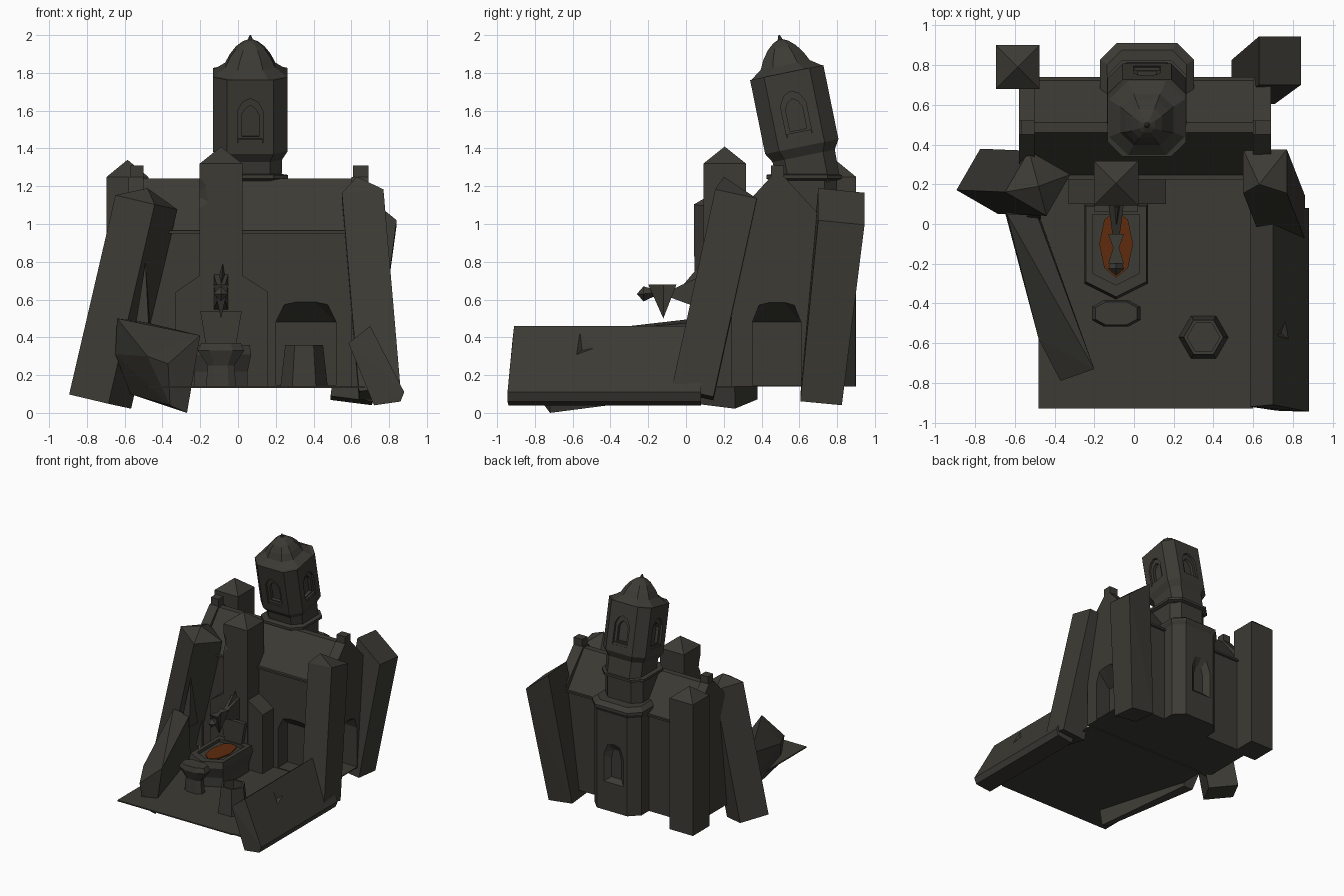
import bpy, bmesh, math
from mathutils import Matrix, Vector

old = bpy.data.objects.get("Cube")
if old:
    bpy.data.objects.remove(old, do_unlink=True)


def material(name, rgb):
    m = bpy.data.materials.new(name)
    m.use_nodes = True
    m.diffuse_color = (*rgb, 1)
    m.node_tree.nodes["Principled BSDF"].inputs["Base Color"].default_value = (*rgb, 1)
    return m


STONE = material("dark stone", (0.045, 0.043, 0.035))
EMBER = material("ember orange", (0.115, 0.024, 0.004))


def finish(name, bm, mat=STONE):
    bmesh.ops.recalc_face_normals(bm, faces=bm.faces)
    me = bpy.data.meshes.new(name)
    bm.to_mesh(me)
    bm.free()
    ob = bpy.data.objects.new(name, me)
    bpy.context.collection.objects.link(ob)
    me.materials.append(mat)
    return ob


def hull(name, pts, mat=STONE):
    """Convex block around a few corner points."""
    bm = bmesh.new()
    for p in pts:
        bm.verts.new(p)
    bmesh.ops.convex_hull(bm, input=bm.verts)
    bmesh.ops.dissolve_limit(bm, angle_limit=0.02, verts=bm.verts, edges=bm.edges)
    return finish(name, bm, mat)


def box(name, x, y, z):
    return hull(name, [(a, b, c) for a in x for b in y for c in z])


def loft(name, plan, rings, centre=(0, 0)):
    """Stack of scaled copies of a plan outline."""
    bm = bmesh.new()
    rows = [[bm.verts.new((centre[0] + px * s, centre[1] + py * s, z)) for px, py in plan]
            for z, s in rings]
    n = len(plan)
    for low, high in zip(rows, rows[1:]):
        for i in range(n):
            j = (i + 1) % n
            bm.faces.new((low[i], low[j], high[j], high[i]))
    bm.faces.new(rows[0])
    bm.faces.new(rows[-1])
    return finish(name, bm)


def carve(ob, pts):
    """Cut a convex block out of an object."""
    cutter = hull("cutter", pts)
    mod = ob.modifiers.new("cut", "BOOLEAN")
    mod.operation, mod.solver, mod.object = "DIFFERENCE", "EXACT", cutter
    bpy.context.view_layer.objects.active = ob
    bpy.ops.object.modifier_apply(modifier=mod.name)
    bpy.data.objects.remove(cutter, do_unlink=True)


def square(centre, size, yaw=0, lean=(0, 0)):
    """Corners of a square whose plane tips with the lean."""
    r = size / math.sqrt(2)
    pts = []
    for k in range(4):
        a = yaw + math.pi * (k + 0.5) / 2
        dx, dy = r * math.cos(a), r * math.sin(a)
        pts.append((centre[0] + dx, centre[1] + dy, centre[2] - lean[0] * dx - lean[1] * dy))
    return pts


def pillar(name, foot, top, size, apex, yaw=0):
    d = Vector(top) - Vector(foot)
    lean = (d.x / d.z, d.y / d.z)
    return hull(name, square(foot, size, yaw, lean) + square(top, size, yaw, lean) + [apex])


def octagon(c):
    return [(1, -c), (1, c), (c, 1), (-c, 1), (-1, c), (-1, -c), (-c, -1), (c, -1)]


def polygon(n):
    return [(math.cos(math.tau * k / n), math.sin(math.tau * k / n)) for k in range(n)]


def arch(w, z0, spring, top):
    return [(-w, z0), (w, z0), (w, spring), (w * .6, top - .02), (0, top),
            (-w * .6, top - .02), (-w, spring)]


# Courtyard floor, running under the fallen wall
box("courtyard_floor", (-0.48, 0.6), (-0.93, 0.26), (0.132, 0.142))
box("floor_edge", (0.59, 0.67), (-0.92, 0.26), (0.132, 0.142))

# Main hall with arched niches whose ceilings slope down to the back
hall = box("hall_walls", (-0.55, 0.66), (0.25, 0.72), (0.14, 0.96))
gable = box("left_gable_base", (0.6, 0.69), (0.24, 0.73), (0.14, 0.9))
niche = arch(0.16, 0.148, 0.48, 0.63)
carve(hall, [(0.36 + u, 0.2, z) for u, z in niche]
      + [(0.36 + u, 0.38, z) for u in (-.16, .16) for z in (0.148, 0.48)])
for ob in (hall, gable):
    carve(ob, [(0.75, 0.48 + u * 0.8, z) for u, z in niche]
          + [(0.55, 0.48 + u, z) for u in (-.13, .13) for z in (0.148, 0.48)])

# Roof, eaves, raised gables and gable blocks
hull("hall_roof", [(x, y, z) for x in (-0.55, 0.66)
                   for y, z in ((0.24, 0.955), (0.73, 0.955), (0.46, 1.24), (0.51, 1.24))])
for side, y in (("front", 0.225), ("back", 0.71)):
    box(side + "_eave", (-0.56, 0.67), (y, y + 0.03), (0.95, 0.965))
for side, x0, x1, z0 in (("right", -0.58, -0.5, 0.14), ("left", 0.6, 0.69, 0.9)):
    hull(side + "_gable", [(x, y, z) for x in (x0, x1) for y, z in
                           ((0.23, z0), (0.74, z0), (0.23, 1.01), (0.74, 1.01),
                            (0.45, 1.25), (0.52, 1.25))])
    box(side + "_gable_block", (x0 + 0.01, x1), (0.45, 0.52), (1.2, 1.31))

# Tower lower stages
base = loft("tower_base", octagon(0.64), [(0.14, 0.222), (0.97, 0.222), (1.0, 0.237),
                                          (1.02, 0.237), (1.05, 0.2)], (0.065, 0.675))
window = arch(0.12, 0.36, 0.62, 0.76)
carve(base, [(0.05 + u, 0.92, z) for u, z in window]
      + [(0.05 + u * 0.4, 0.86, 0.5 + (z - 0.5) * 0.6) for u, z in window])
loft("tower_middle", octagon(0.62), [(1.0, 0.175), (1.23, 0.175), (1.24, 0.2),
                                     (1.26, 0.2), (1.265, 0.165)], (0.065, 0.625))

# Leaning belfry with dome, built upright and then tilted
lean = Matrix.Translation((0.065, 0.615, 1.4)) @ Matrix.Rotation(math.radians(11.5), 4, "X")
belfry = loft("belfry", octagon(0.62), [(-0.2, 0.165), (-0.04, 0.168), (0.01, 0.198), (0.41, 0.198)])
opening = arch(0.068, 0.07, 0.24, 0.31)
panel = arch(0.045, 0.1, 0.22, 0.27)
for k in range(4):
    turn = Matrix.Rotation(k * math.pi / 2, 4, "Z")
    for shape, depth in ((opening, 0.18), (panel, 0.155)):
        carve(belfry, [turn @ Vector((u, y, z)) for u, z in shape for y in (-0.25, -depth)])
    sill = box("window_sill_%d" % k, (-0.066, 0.066), (-0.196, -0.17), (0.07, 0.09))
    sill.data.transform(lean @ turn)
belfry.data.transform(lean)
dome = loft("belfry_dome", octagon(0.5), [(0.395, 0.19), (0.405, 0.198), (0.45, 0.133), (0.5, 0.108),
                                          (0.545, 0.075), (0.575, 0.04), (0.588, 0.013), (0.612, 0.004)])
dome.data.transform(lean)

# Corner pillars: one upright, two leaning with caps, one sheared off
pillar("back_right_pillar", (-0.585, 0.79, 0.14), (-0.585, 0.79, 1.25), 0.22, (-0.585, 0.79, 1.34))
pillar("front_right_pillar", (-0.73, 0.215, 0.06), (-0.485, 0.205, 1.115), 0.24,
       (-0.48, 0.19, 1.19), math.radians(-30))
pillar("front_left_pillar", (0.75, 0.035, 0.1), (0.66, 0.265, 1.15), 0.22, (0.63, 0.2, 1.25))
hull("back_left_pillar", square((0.6, 0.715, 0.065), 0.22, 0, (0.127, 0.095))
     + [(x, y, z - 0.1 * (y - 0.7)) for x, z in ((0.63, 1.19), (0.84, 1.02)) for y in (0.7, 0.945)])

# Central buttress with sloping shoulders and a chipped corner
buttress = pillar("central_buttress", (-0.09, 0.205, 0.14), (-0.09, 0.205, 1.32), 0.225, (-0.09, 0.205, 1.41))
carve(buttress, [(-0.22, 0.07, 1.34), (-0.22, 0.07, 1.02), (-0.12, 0.07, 1.1),
                 (-0.14, 0.07, 1.24), (-0.22, 0.13, 1.15)])
hull("buttress_shoulders", [(x, y, z) for y in (0.1, 0.25) for x, z in
                            ((-0.33, 0.14), (0.16, 0.14), (-0.33, 0.64), (0.16, 0.64),
                             (-0.2, 0.73), (0.02, 0.73))])

# Fountain basin with ember pool
outline = [(0.16, 0.2), (-0.16, 0.2), (-0.16, -0.2), (0, -0.28), (0.16, -0.2)]
basin = loft("fountain_basin", outline, [(0.14, 0.88), (0.22, 0.88), (0.31, 1), (0.36, 0.95)], (-0.09, -0.1))
carve(basin, [(-0.09 + px * 0.74, -0.1 + py * 0.74, z) for px, py in outline for z in (0.335, 0.4)])
hull("ember_pool", [(-0.09 + 0.085 * px, -0.1 + 0.17 * py, z)
                    for px, py in polygon(8) for z in (0.338, 0.346)], EMBER)
bowl = loft("overflow_bowl", octagon(0.5), [(0.14, 0.08), (0.25, 0.07), (0.33, 0.122), (0.37, 0.105)])
bowl.data.transform(Matrix.Translation((-0.09, -0.45, 0)) @ Matrix.Diagonal((1, 0.55, 1, 1)))

# Fountain spout: backing shell, neck, beak, tip and crest
hull("spout_shell", [(x, y, z) for y in (0.06, 0.11) for x, z in
                     ((-0.2, 0.54), (0.02, 0.54), (-0.17, 0.36), (-0.01, 0.36))])
hull("spout_neck", [(x, 0.11, z) for x in (-0.13, -0.05) for z in (0.54, 0.74)]
     + [(x, -0.08, z) for x in (-0.105, -0.075) for z in (0.61, 0.65)])
for end, y in (("back", -0.05), ("front", -0.2)):
    hull(end + "_spout_beak", [(-0.13, y, 0.68), (-0.05, y, 0.68), (-0.075, -0.12, 0.68),
                               (-0.105, -0.12, 0.68), (-0.09, -0.12, 0.5)])
hull("spout_tip", [(-0.09, -0.26, 0.63), (-0.13, -0.225, 0.63), (-0.05, -0.225, 0.63),
                   (-0.09, -0.225, 0.67), (-0.09, -0.225, 0.59), (-0.09, -0.12, 0.64)])
hull("spout_crest", [(-0.12, 0.1, 0.66), (-0.06, 0.1, 0.66), (-0.09, -0.03, 0.66), (-0.08, 0.08, 0.79)])

# Hexagonal well
loft("hexagonal_well", polygon(6), [(0.14, 0.125), (0.36, 0.1), (0.36, 0.082), (0.15, 0.082)], (0.35, -0.57))

# Fallen courtyard walls
left_wall = hull("left_fallen_wall", [(x, y, z) for x, z, front in
                                      ((0.585, 0.37, -0.92), (0.7, 0.46, -0.91), (0.88, 0.11, -0.945),
                                       (0.86, 0.06, -0.945), (0.72, 0.04, -0.94)) for y in (front, 0.08)])
carve(left_wall, [(0.78, -0.62, 0.42), (0.79, -0.4, 0.36), (0.7, -0.57, 0.5),
                  (0.83, -0.62, 0.28), (0.74, -0.55, 0.33)])
hull("right_fallen_wall", [(-0.2, -0.73, 0.41), (-0.37, -0.79, 0.26), (-0.27, -0.72, 0.0), (-0.36, -0.75, 0.04),
                           (-0.48, -0.58, 0.3), (-0.64, 0.05, 0.5), (-0.65, 0.06, 0.31),
                           (-0.49, 0.05, 0.48), (-0.48, 0.05, 0.1), (-0.57, 0.05, 0.1)])
hull("broken_wall_spike", [(-0.56, 0.02, 0.35), (-0.47, 0.02, 0.4), (-0.46, 0.12, 0.4),
                           (-0.56, 0.12, 0.35), (-0.49, 0.07, 0.8)])
